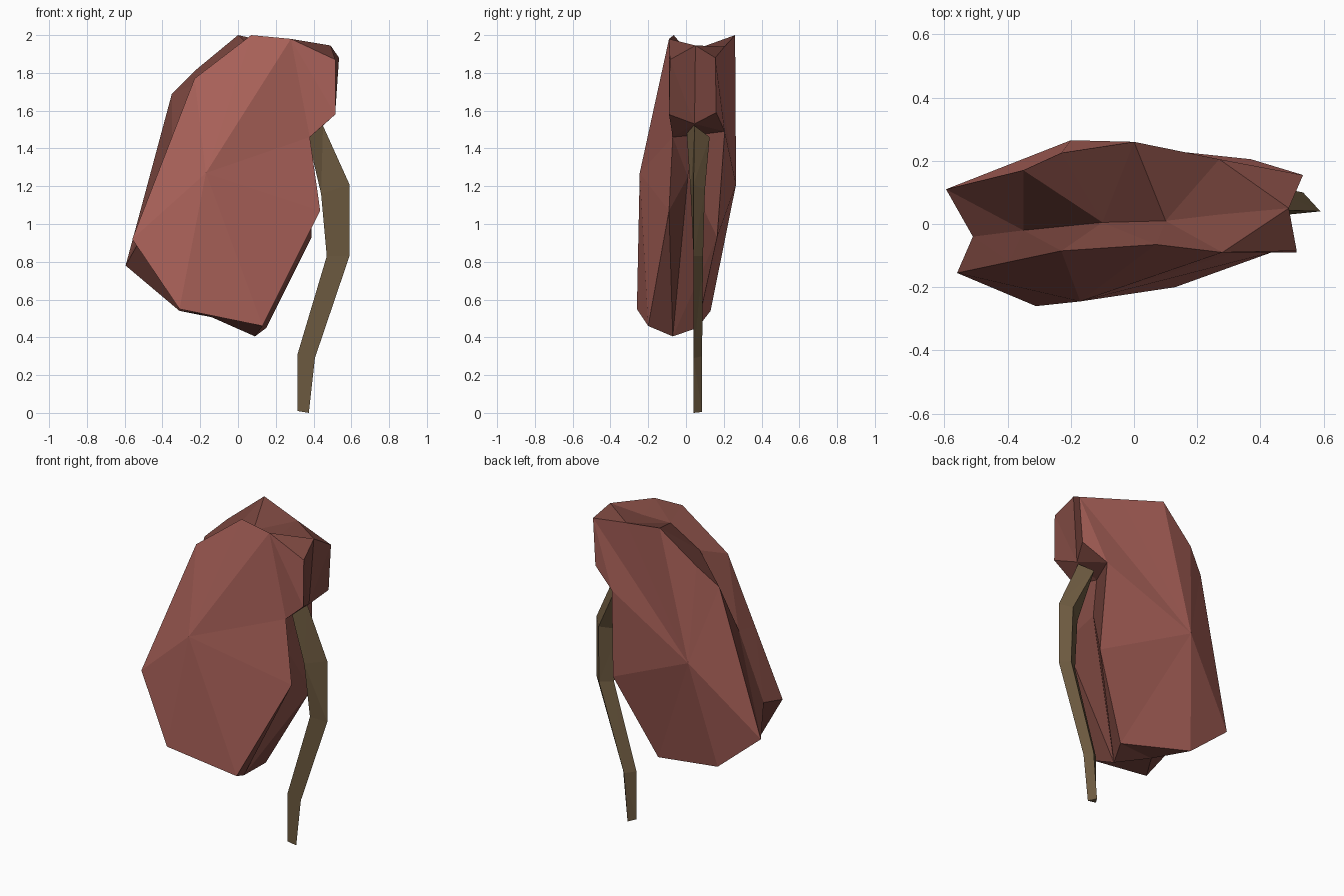
import bpy, bmesh

if "Cube" in bpy.data.objects:
    bpy.data.objects.remove(bpy.data.objects["Cube"])

def material(name, rgb):
    m = bpy.data.materials.new(name)
    m.diffuse_color = (*rgb, 1)
    m.use_nodes = True
    m.node_tree.nodes["Principled BSDF"].inputs["Base Color"].default_value = m.diffuse_color
    return m

def bridge(bm, a, b, mat=0):
    n = len(a)
    for i in range(n):
        f = bm.faces.new((a[i], a[(i + 1) % n], b[(i + 1) % n], b[i]))
        f.material_index = mat

def fan(bm, ring, centre):
    c = bm.verts.new(centre)
    for i in range(len(ring)):
        bm.faces.new((ring[i], ring[(i + 1) % len(ring)], c))

def finish(bm, name, *mats):
    bmesh.ops.triangulate(bm, faces=[f for f in bm.faces if len(f.verts) == 4])
    bmesh.ops.recalc_face_normals(bm, faces=bm.faces)
    me = bpy.data.meshes.new(name)
    bm.to_mesh(me)
    bm.free()
    for m in mats:
        me.materials.append(m)
    ob = bpy.data.objects.new(name, me)
    bpy.context.collection.objects.link(ob)
    return ob

# Kidney: front rim, recessed waist and back rim, clockwise from the top
front = [(.07, -.065, 2), (.28, -.09, 1.98), (.515, -.085, 1.87), (.515, -.09, 1.58),
         (.38, -.07, 1.46), (.435, -.09, 1.07), (.13, -.2, .46), (-.31, -.26, .55),
         (-.56, -.155, .92), (-.395, -.12, 1.345), (-.23, -.085, 1.77)]
waist = [(.1, .01, 1.91), (.27, .03, 1.92), (.49, .05, 1.945), (.46, .045, 1.53),
         (.31, .04, 1.47), (.31, .01, 1.25), (.09, -.07, .405), (-.17, -.05, .52),
         (-.51, -.04, .93), (-.35, -.02, 1.35), (-.1, .005, 1.79)]
back = [(0, .26, 2), (.27, .205, 1.94), (.535, .155, 1.88), (.515, .16, 1.59),
        (.37, .205, 1.49), (.39, .165, .93), (.15, .06, .45), (-.31, .13, .54),
        (-.595, .11, .78), (-.35, .17, 1.69), (-.23, .225, 1.81)]
bm = bmesh.new()
F, M, B = [[bm.verts.new(p) for p in r] for r in (front, waist, back)]
bridge(bm, F, M, 1)
bridge(bm, M, B, 1)

# Front and back caps, with the upper lobe split off each fan
fan(bm, F[:2] + F[4:], (-.17, -.245, 1.27))
bm.faces.new(F[1:5])
fan(bm, B[:3] + B[4:], (-.2, .265, 1.21))
bm.faces.new(B[2:5])
finish(bm, "kidney", material("kidney_red", (.4, .12, .1)),
       material("kidney_rim", (.19, .06, .048)))

# Ureter: three-sided tube; left, right and back corner of each section
sections = [[(.315, .04, .01), (.375, .04, 0), (.345, .085, .005)],
            [(.315, .04, .31), (.407, .04, .29), (.37, .085, .3)],
            [(.47, .04, .83), (.59, .04, .83), (.54, .09, .83)],
            [(.44, .025, 1.16), (.59, .04, 1.21), (.535, .1, 1.18)],
            [(.35, 0, 1.54), (.45, .045, 1.52), (.4, .125, 1.46)]]
bm = bmesh.new()
rings = [[bm.verts.new(p) for p in s] for s in sections]
for a, b in zip(rings, rings[1:]):
    bridge(bm, a, b)
bm.faces.new(rings[0])
bm.faces.new(rings[-1])
finish(bm, "ureter", material("ureter_olive", (.15, .1, .05)))
